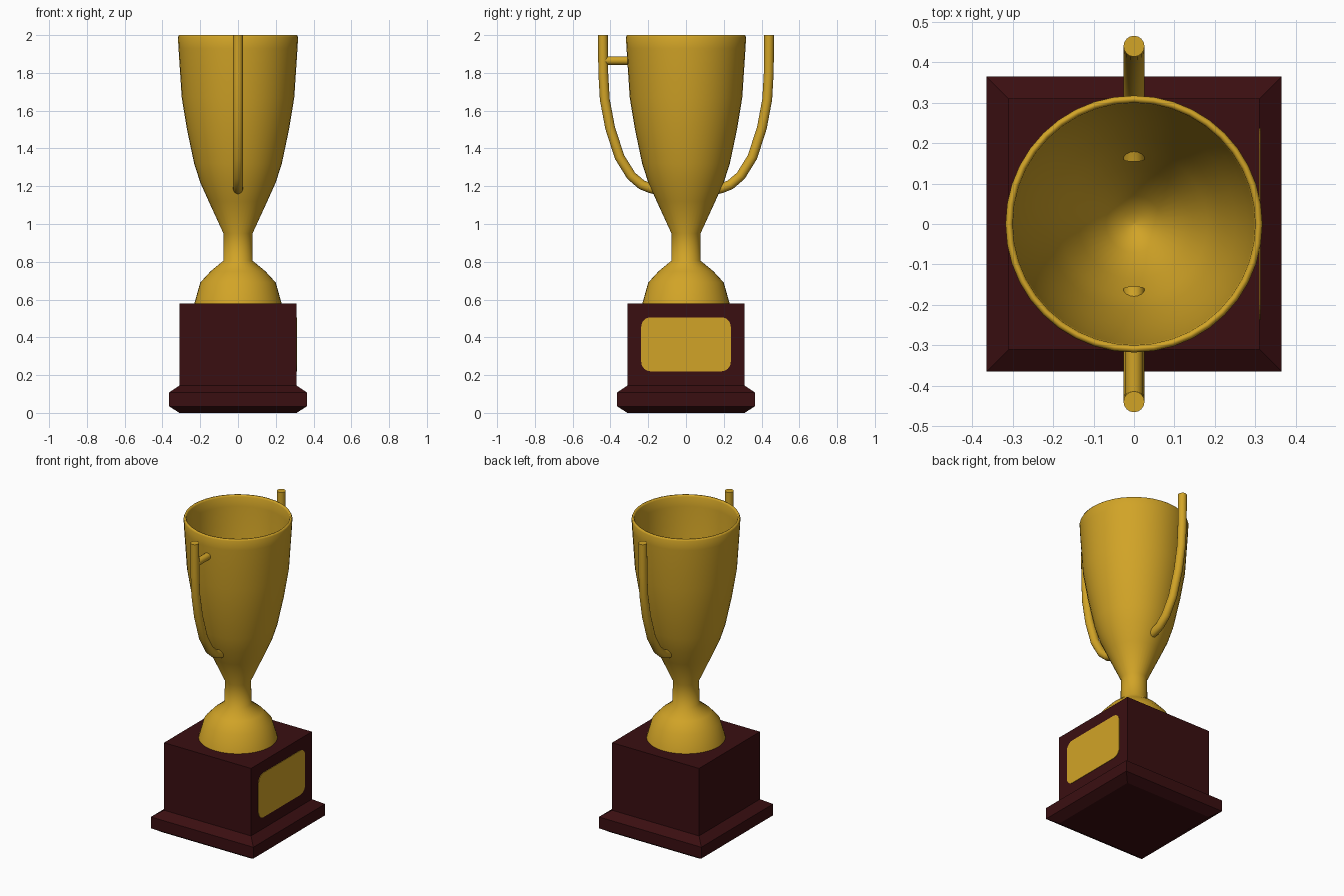
import bpy, bmesh, math
from mathutils import Vector

if "Cube" in bpy.data.objects:
    bpy.data.objects.remove(bpy.data.objects["Cube"])


def make_material(name, rgb):
    mat = bpy.data.materials.new(name)
    mat.use_nodes = True
    mat.diffuse_color = (*rgb, 1)
    mat.node_tree.nodes["Principled BSDF"].inputs["Base Color"].default_value = (*rgb, 1)
    return mat


gold = make_material("gold", (0.64, 0.37, 0.02))
wood = make_material("dark red wood", (0.042, 0.0045, 0.0055))


def add_object(name, bm, mat, smooth_angle=None):
    bmesh.ops.recalc_face_normals(bm, faces=bm.faces)
    mesh = bpy.data.meshes.new(name)
    bm.to_mesh(mesh)
    bm.free()
    mesh.materials.append(mat)
    obj = bpy.data.objects.new(name, mesh)
    bpy.context.collection.objects.link(obj)
    if smooth_angle:
        bpy.ops.object.select_all(action='DESELECT')
        obj.select_set(True)
        bpy.context.view_layer.objects.active = obj
        bpy.ops.object.shade_smooth_by_angle(angle=math.radians(smooth_angle))
    return obj


def stack_rings(bm, rings, close=False):
    """Bridge a list of equally long vertex rings; optionally cap both ends."""
    rings = [[bm.verts.new(co) for co in ring] for ring in rings]
    n = len(rings[0])
    for low, high in zip(rings, rings[1:]):
        for i in range(n):
            j = (i + 1) % n
            bm.faces.new((low[i], low[j], high[j], high[i]))
    if close:
        bm.faces.new(rings[0])
        bm.faces.new(rings[-1])


def lathe(profile, steps):
    bm = bmesh.new()
    stack_rings(bm, [[(r * math.cos(math.tau * i / steps), r * math.sin(math.tau * i / steps), z)
                      for i in range(steps)] for r, z in profile], close=True)
    return bm


def tube(path, radius, steps=16):
    """Round tube along a path lying in the YZ plane."""
    bm = bmesh.new()
    side = Vector((1, 0, 0))
    rings = []
    for k, p in enumerate(path):
        tangent = (path[min(k + 1, len(path) - 1)] - path[max(k - 1, 0)]).normalized()
        up = tangent.cross(side)
        rings.append([p + radius * (math.cos(a) * side + math.sin(a) * up)
                      for a in (math.tau * i / steps for i in range(steps))])
    stack_rings(bm, rings, close=True)
    return bm


# Wooden plinth with a chamfered skirting
bm = bmesh.new()
plinth_profile = [(0.31, 0), (0.365, 0.035), (0.365, 0.108), (0.31, 0.145), (0.31, 0.58)]
stack_rings(bm, [[(sx * h, sy * h, z) for sx, sy in ((-1, -1), (1, -1), (1, 1), (-1, 1))]
                 for h, z in plinth_profile], close=True)
add_object("plinth", bm, wood)

# Rounded plaque on the +x face
bm = bmesh.new()
outline = []
corner = 0.05
for quarter, (sy, sz) in enumerate(((1, 1), (-1, 1), (-1, -1), (1, -1))):
    for i in range(7):
        a = math.radians(90 * quarter + 15 * i)
        outline.append((sy * (0.237 - corner) + corner * math.cos(a),
                        0.363 + sz * (0.143 - corner) + corner * math.sin(a)))
stack_rings(bm, [[(x, y, z) for y, z in outline] for x in (0.308, 0.313)], close=True)
add_object("plaque", bm, gold)

# Cup: domed foot, neck, flared outside, rounded rim and hollow inside
outside = [(0.232, 0.575), (0.2, 0.69), (0.145, 0.75), (0.078, 0.805), (0.077, 0.95),
           (0.155, 1.12), (0.2, 1.22), (0.232, 1.32), (0.27, 1.5), (0.298, 1.67),
           (0.315, 1.93), (0.318, 1.99)]
rim = [(0.313, 2.0), (0.305, 2.0), (0.3, 1.99)]
inside = [(0.297, 1.93), (0.28, 1.67), (0.252, 1.5), (0.214, 1.32), (0.182, 1.22),
          (0.137, 1.12), (0.07, 0.99), (0.03, 0.96), (0.004, 0.95)]
add_object("cup", lathe(outside + rim + inside, 40), gold, 65)

# Handles, mirrored front and back
handle_points = [(0.16, 1.183), (0.19, 1.19), (0.235, 1.208), (0.29, 1.255), (0.352, 1.355),
                 (0.402, 1.51), (0.43, 1.66), (0.438, 1.8), (0.44, 2.0)]
for name, s in (("front_handle", -1), ("back_handle", 1)):
    path = [Vector((0, s * y, z)) for y, z in handle_points]
    add_object(name, tube(path, 0.026), gold, 45)

# Strut joining the front handle to the cup
strut = [Vector((0, -0.43, 1.865)), Vector((0, -0.305, 1.865))]
add_object("front_strut", tube(strut, 0.022), gold, 45)
